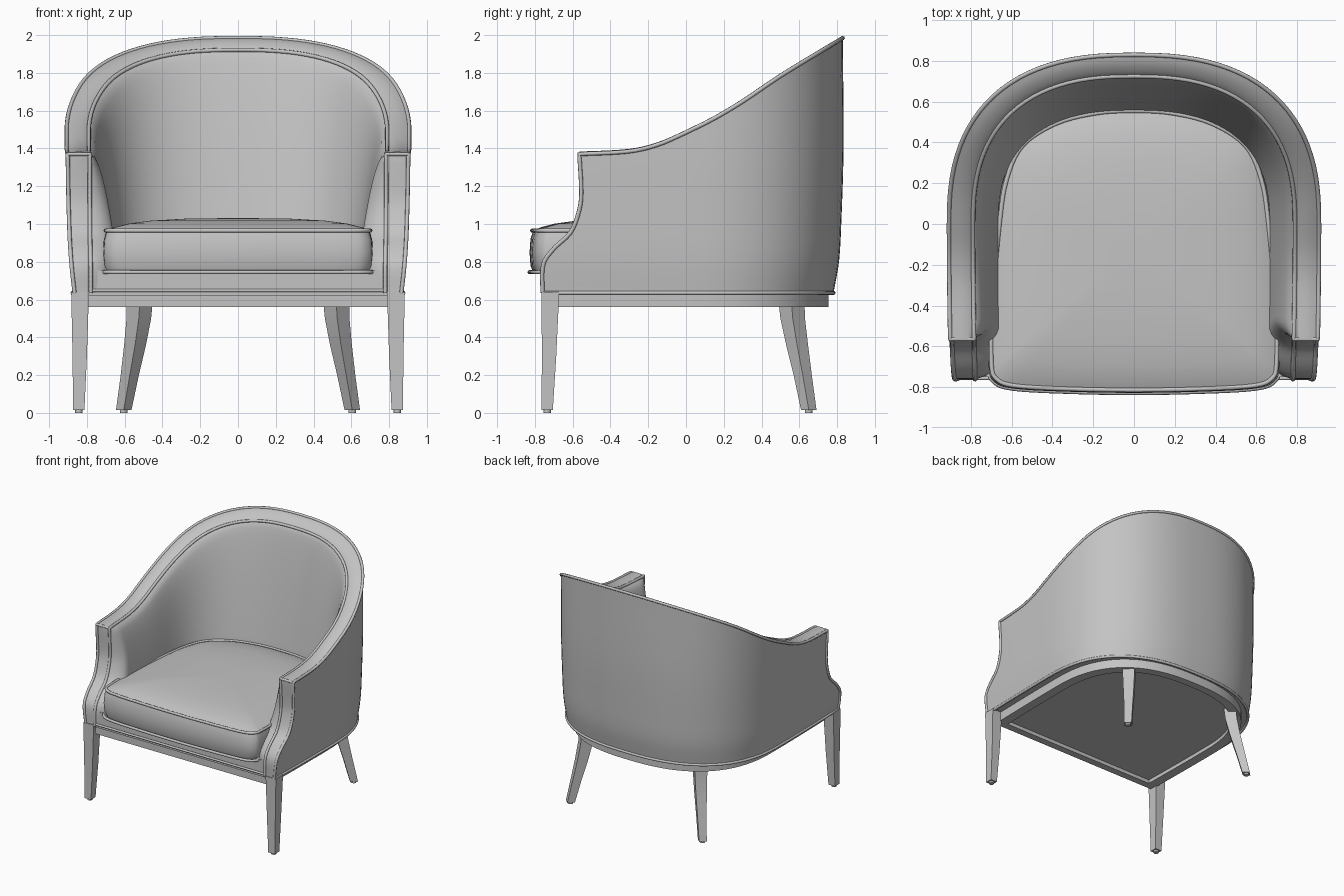
import bpy, bmesh, math
from mathutils import Vector

if "Cube" in bpy.data.objects:
    bpy.data.objects.remove(bpy.data.objects["Cube"])

mat = bpy.data.materials.new("soft grey")
mat.diffuse_color = (0.55, 0.55, 0.55, 1)
mat.use_nodes = True
mat.node_tree.nodes["Principled BSDF"].inputs["Base Color"].default_value = mat.diffuse_color


def spline(table, t):
    """Smooth interpolation through (position, value) pairs."""
    t = min(max(t, table[0][0]), table[-1][0])
    n = len(table)

    def slope(i):
        p, q = table[max(i - 1, 0)], table[min(i + 1, n - 1)]
        return (q[1] - p[1]) / (q[0] - p[0])
    i = max(k for k in range(n - 1) if table[k][0] <= t)
    (x0, y0), (x1, y1) = table[i], table[i + 1]
    h = x1 - x0
    u = (t - x0) / h
    return (y0 * (2*u**3 - 3*u*u + 1) + y1 * (3*u*u - 2*u**3)
            + slope(i) * h * (u**3 - 2*u*u + u) + slope(i + 1) * h * (u**3 - u*u))


def finish(obj, angle=40):
    obj.data.materials.clear()
    obj.data.materials.append(mat)
    bpy.ops.object.select_all(action='DESELECT')
    obj.select_set(True)
    bpy.context.view_layer.objects.active = obj
    bpy.ops.object.shade_smooth_by_angle(angle=math.radians(angle))
    return obj


def mesh_object(name, bm, angle=40):
    bmesh.ops.recalc_face_normals(bm, faces=bm.faces)
    me = bpy.data.meshes.new(name)
    bm.to_mesh(me)
    bm.free()
    obj = bpy.data.objects.new(name, me)
    bpy.context.collection.objects.link(obj)
    return finish(obj, angle)


def loft(name, rings, angle=40):
    """Skin closed rings of equal length and cap both ends."""
    bm = bmesh.new()
    vs = [[bm.verts.new(p) for p in r] for r in rings]
    n = len(rings[0])
    for a, b in zip(vs, vs[1:]):
        for i in range(n):
            j = (i + 1) % n
            bm.faces.new((a[i], a[j], b[j], b[i]))
    bm.faces.new(vs[0])
    bm.faces.new(vs[-1])
    return mesh_object(name, bm, angle)


def piping(name, pts, radius=0.011, cyclic=False):
    cu = bpy.data.curves.new(name, 'CURVE')
    cu.dimensions = '3D'
    cu.bevel_depth = radius
    cu.bevel_resolution = 2
    cu.use_fill_caps = True
    sp = cu.splines.new('POLY')
    sp.points.add(len(pts) - 1)
    for p, q in zip(sp.points, pts):
        p.co = (*q, 1)
    sp.use_cyclic_u = cyclic
    obj = bpy.data.objects.new(name, cu)
    bpy.context.collection.objects.link(obj)
    bpy.ops.object.select_all(action='DESELECT')
    obj.select_set(True)
    bpy.context.view_layer.objects.active = obj
    bpy.ops.object.convert(target='MESH')
    return finish(bpy.context.object, 60)


# Side profiles: top rail height along y, front edge y along z, back bulge along z
TOP = [(-0.57, 1.37), (-0.3, 1.385), (-0.15, 1.42), (0, 1.485), (0.15, 1.56),
       (0.3, 1.65), (0.5, 1.785), (0.83, 1.985)]
FRONT = [(0.63, -0.76), (0.79, -0.755), (0.87, -0.7), (0.95, -0.615),
         (1.05, -0.572), (1.15, -0.555), (1.37, -0.565)]
BULGE = [(0.63, -0.05), (0.8, -0.02), (1.0, -0.008), (1.4, 0.004), (2.0, 0)]
BOTTOM, ROWS, STRAIGHT, ARC = 0.635, 30, 18, 48


def plan_point(u, a, b, front):
    """Point of the U-shaped plan; u is (kind, parameter, side)."""
    kind, t, side = u
    if kind == 'line':
        y = front * (1 - t)
        return side * (a - 0.01 * (y / 0.75) ** 2), y
    c, s = math.cos(t), math.sin(t)
    return math.copysign(abs(c) ** 0.8, c) * a, b * abs(s) ** 0.8


line = [i / STRAIGHT for i in range(STRAIGHT)]
COLS = ([('line', (t ** 1.3), 1) for t in line]
        + [('arc', math.pi * i / ARC, 0) for i in range(ARC + 1)]
        + [('line', (t ** 1.3), -1) for t in reversed(line)])


def shell_column(u, inner):
    a, b = (0.79, 0.725) if inner else (0.905, 0.83)
    zt = spline(TOP, plan_point(u, a, b, -0.565)[1])
    pad = min(1, u[1] / 0.12) ** 0.5 if u[0] == 'line' else 1
    col = []
    for r in range(ROWS + 1):
        z = BOTTOM + (zt - BOTTOM) * r / ROWS
        if inner:
            w = max(0.0, min(1.0, (zt - z) / (zt - 0.95)))
            da, db = -0.125 * pad * w ** 0.5, -0.17 * w ** 0.8
        else:
            da = db = spline(BULGE, z)
            da *= 0.6
        x, y = plan_point(u, a + da, b + db, spline(FRONT, z))
        col.append(Vector((x, y, z)))
    return col


# Wrap-around back and arms: outer wall, rolled rim, padded inner wall
sections, outer_cols, inner_cols = [], [], []
for u in COLS:
    o, i = shell_column(u, False), shell_column(u, True)
    outer_cols.append(o)
    inner_cols.append(i)
    rim = [o[-1].lerp(i[-1], k) + Vector((0, 0, h))
           for k, h in ((0.25, 0.009), (0.5, 0.013), (0.75, 0.009))]
    sections.append(o + rim + i[::-1])
loft_bm = bmesh.new()
vs = [[loft_bm.verts.new(p) for p in s] for s in sections]
n = len(sections[0])
for a, b in zip(vs, vs[1:]):
    for i in range(n):
        j = (i + 1) % n
        loft_bm.faces.new((a[i], a[j], b[j], b[i]))
for end in (vs[0], vs[-1]):
    for i in range(ROWS):
        loft_bm.faces.new((end[i], end[i + 1], end[n - 2 - i], end[n - 1 - i]))
    loft_bm.faces.new(end[ROWS:ROWS + 5])
mesh_object("back_and_arms", loft_bm, 50)

# Piping along the rim, the arm fronts and the lower edge
for label, cols in (("outer", outer_cols), ("inner", inner_cols)):
    path = cols[0][:-1] + [c[-1] for c in cols] + cols[-1][-2::-1]
    piping(label + "_rim_piping", path)
piping("lower_edge_piping", [c[0] for c in outer_cols])
piping("front_rail_piping", [(-0.79, -0.757, 0.648), (0.79, -0.757, 0.648)], 0.009)
for side, c in (("right", 0), ("left", -1)):
    piping(side + "_arm_end_piping", [outer_cols[c][-1], inner_cols[c][-1]], 0.01)


# Seat deck with front rail, and the wooden base frame beneath
def u_ring(a, b, front, z):
    return [(*plan_point(u, a, b, front), z) for u in COLS]


loft("seat_deck", [u_ring(0.8, 0.7, -0.75, 0.62), u_ring(0.8, 0.7, -0.75, 0.755)])
loft("base_frame", [u_ring(0.73, 0.69, -0.68, 0.59), u_ring(0.73, 0.69, -0.68, 0.56),
                    u_ring(0.81, 0.755, -0.74, 0.56), u_ring(0.81, 0.755, -0.74, 0.645)])

# Loose seat cushion with crowned top
half = [(0, -0.82), (0.3, -0.815), (0.58, -0.8), (0.68, -0.765), (0.705, -0.68),
        (0.70, -0.4), (0.665, 0), (0.63, 0.22), (0.55, 0.39), (0.38, 0.5),
        (0.18, 0.55), (0, 0.56)]
ctrl = [Vector(p) for p in half] + [Vector((-x, y)) for x, y in half[-2:0:-1]]
outline = []
for k in range(len(ctrl)):
    p0, p1, p2, p3 = (ctrl[(k + d) % len(ctrl)] for d in (-1, 0, 1, 2))
    for s in range(5):
        t = s / 5
        outline.append(0.5 * (2*p1 + (p2 - p0)*t + (2*p0 - 5*p1 + 4*p2 - p3)*t*t
                              + (3*p1 - p0 - 3*p2 + p3)*t**3))


def cushion_ring(scale, z):
    return [(p.x * scale, (p.y + 0.13) * scale - 0.13, z) for p in outline]


loft("seat_cushion", [cushion_ring(*r) for r in (
    (0.9, 0.735), (0.985, 0.742), (1.005, 0.78), (1.012, 0.85), (1.005, 0.92),
    (0.985, 0.965), (0.93, 0.982), (0.82, 1.002), (0.65, 1.018), (0.4, 1.028), (0.1, 1.031))])
piping("cushion_top_piping", cushion_ring(0.992, 0.965), 0.011, True)
piping("cushion_bottom_piping", cushion_ring(1.012, 0.745), 0.011, True)


# Legs: tapered square sections, back pair turned outward and curved
def leg(name, stations, turn):
    rings = []
    for x, y, z, h in stations:
        rings.append([(x + h * math.sqrt(2) * math.cos(turn + math.pi * (k / 2 + 0.25)),
                       y + h * math.sqrt(2) * math.sin(turn + math.pi * (k / 2 + 0.25)), z)
                      for k in range(4)])
    loft(name, rings, 30)
    x, y = stations[0][:2]
    loft(name + "_glide", [[(x + 0.02 * math.cos(k * math.pi / 6),
                             y + 0.02 * math.sin(k * math.pi / 6), z) for k in range(12)]
                           for z in (0, 0.02)])


for label, s in (("right", 1), ("left", -1)):
    leg(label + "_front_leg", [(s * 0.843, -0.735, 0.015, 0.03),
                               (s * 0.838, -0.725, 0.3, 0.038),
                               (s * 0.836, -0.718, 0.64, 0.047)], 0)
    leg(label + "_back_leg", [(s * 0.605, 0.65, 0.015, 0.029),
                              (s * 0.573, 0.618, 0.2, 0.034),
                              (s * 0.545, 0.588, 0.36, 0.041),
                              (s * 0.525, 0.565, 0.5, 0.046),
                              (s * 0.517, 0.555, 0.64, 0.05)], s * math.pi / 4)
